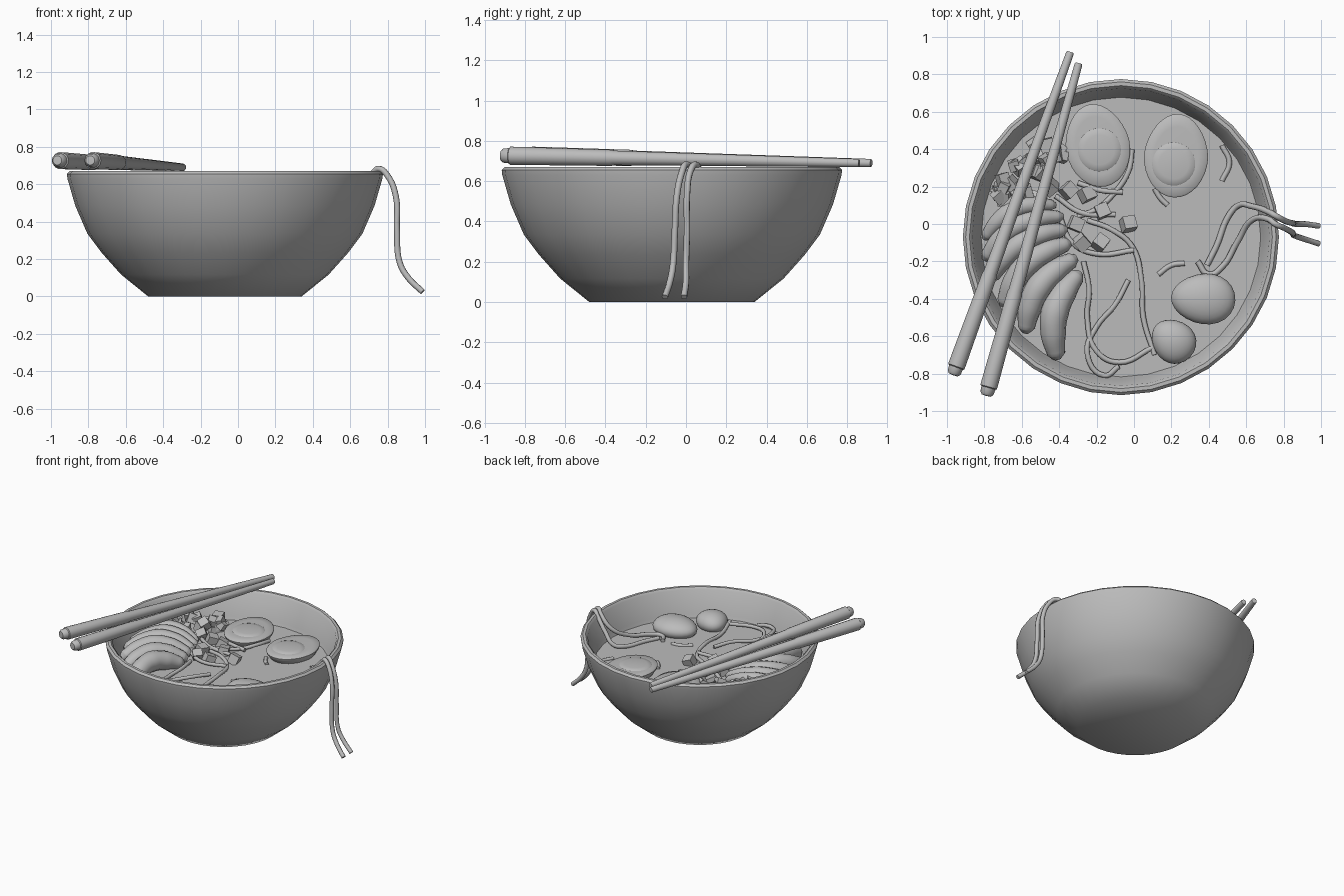
import bpy, bmesh, math, random
from mathutils import Vector, Matrix, Euler

random.seed(4)
cube = bpy.data.objects.get("Cube")
if cube:
    bpy.data.objects.remove(cube, do_unlink=True)

grey = bpy.data.materials.new("plain grey")
grey.use_nodes = True
grey.diffuse_color = (0.5, 0.5, 0.5, 1)
grey.node_tree.nodes["Principled BSDF"].inputs["Base Color"].default_value = (0.5, 0.5, 0.5, 1)

CENTRE = Vector((-0.07, -0.07, 0))
SOUP = 0.455


def add_mesh(name, mesh, angle=40):
    mesh.materials.clear()
    mesh.materials.append(grey)
    obj = bpy.data.objects.new(name, mesh)
    bpy.context.scene.collection.objects.link(obj)
    if angle:
        bpy.ops.object.select_all(action='DESELECT')
        obj.select_set(True)
        bpy.context.view_layer.objects.active = obj
        bpy.ops.object.shade_smooth_by_angle(angle=math.radians(angle))
    return obj


def finish(name, bm, angle=40):
    bmesh.ops.recalc_face_normals(bm, faces=bm.faces)
    mesh = bpy.data.meshes.new(name)
    bm.to_mesh(mesh)
    bm.free()
    return add_mesh(name, mesh, angle)


def lathe(name, profile, sides, angle=40):
    """Spin (radius, height) points around z."""
    bm = bmesh.new()
    verts = [bm.verts.new((r, 0, z)) for r, z in profile]
    edges = [bm.edges.new(pair) for pair in zip(verts, verts[1:])]
    bmesh.ops.spin(bm, geom=verts + edges, cent=(0, 0, 0), axis=(0, 0, 1),
                   angle=math.tau, steps=sides)
    bmesh.ops.remove_doubles(bm, verts=bm.verts, dist=0.0005)
    return finish(name, bm, angle)


def tube(name, points, radius=0.014, radii=None, sides=2):
    """Sweep a round section along a smooth path."""
    curve = bpy.data.curves.new(name + " path", 'CURVE')
    curve.dimensions = '3D'
    curve.bevel_depth = radius
    curve.bevel_resolution = sides
    curve.resolution_u = 6
    curve.use_fill_caps = True
    spline = curve.splines.new('BEZIER')
    spline.bezier_points.add(len(points) - 1)
    for i, (bp, co) in enumerate(zip(spline.bezier_points, points)):
        bp.co = co
        bp.handle_left_type = bp.handle_right_type = 'AUTO'
        bp.radius = radii[i] if radii else 1
    temp = bpy.data.objects.new(name + " path", curve)
    bpy.context.scene.collection.objects.link(temp)
    bpy.context.view_layer.update()
    graph = bpy.context.evaluated_depsgraph_get()
    mesh = bpy.data.meshes.new_from_object(temp.evaluated_get(graph))
    bpy.data.objects.remove(temp, do_unlink=True)
    return add_mesh(name, mesh, 60)


# Bowl with rolled rim, and the broth inside it
lathe("bowl", [(0, 0), (0.41, 0), (0.555, 0.117), (0.66, 0.235), (0.735, 0.335),
               (0.8, 0.485), (0.842, 0.63), (0.845, 0.655), (0.83, 0.67), (0.81, 0.67),
               (0.795, 0.655), (0.76, 0.48), (0.69, 0.34), (0.52, 0.15), (0.37, 0.05),
               (0, 0.05)], 32).location = CENTRE
broth = lathe("broth", [(0, SOUP), (0.757, SOUP), (0.755, SOUP - 0.01), (0, SOUP - 0.01)], 32)
broth.location = CENTRE

# Chopsticks resting across the rim
for tail, tip in [((-0.96, -0.79, 0.727), (-0.34, 0.92, 0.69)),
                  ((-0.785, -0.9, 0.727), (-0.295, 0.86, 0.69))]:
    a, b = Vector(tail), Vector(tip)
    d = b - a
    n = d.length
    stick = lathe("chopstick", [(0, -0.02), (0.025, -0.018), (0.036, -0.005), (0.039, 0.025),
                                (0.046, 0.03), (0.046, 0.06), (0.041, 0.3 * n), (0.037, 0.31 * n),
                                (0.021, n - 0.01), (0.018, n), (0, n)], 14)
    stick.matrix_world = Matrix.Translation(a) @ d.to_track_quat('Z', 'Y').to_matrix().to_4x4()


# Halved eggs: rounded below, flat cut face with a low yolk dome
def egg(x, y, turn, yolk_shift):
    base = Matrix.Translation((x, y, SOUP + 0.055)) @ Matrix.Rotation(turn, 4, 'Z')
    white = lathe("egg_half", [(0, -0.12), (0.09, -0.1), (0.145, -0.06), (0.17, -0.02),
                               (0.172, -0.008), (0.165, 0), (0.12, 0.003), (0, 0.003)], 32, 50)
    for v in white.data.vertices:
        v.co.y *= 1.3
        v.co.x *= 1 - 0.5 * v.co.y if v.co.y > 0 else 1
    white.matrix_world = base
    yolk = lathe("egg_yolk", [(0.118, 0), (0.112, 0.006), (0.08, 0.012), (0, 0.015)], 28, 50)
    yolk.matrix_world = base @ Matrix.Translation(yolk_shift)


egg(-0.195, 0.42, 0.2, (0.005, -0.025, 0))
egg(0.225, 0.365, -0.06, (-0.01, -0.045, 0))

# Dumplings
for x, y, size, turn in [(0.37, -0.4, (0.172, 0.135, 0.075), -0.05),
                         (0.21, -0.625, (0.125, 0.112, 0.075), -0.75)]:
    bm = bmesh.new()
    bmesh.ops.create_uvsphere(bm, u_segments=24, v_segments=14, radius=1)
    for v in bm.verts:
        v.co.y *= 1 + 0.12 * v.co.x
        v.co = Vector(v.co[i] * size[i] for i in range(3))
    ball = finish("dumpling", bm, 60)
    ball.location = (x, y, SOUP + 0.035)
    ball.rotation_euler.z = turn

# Fan of curved slices
fan = [((-0.29, -0.26), (-0.41, -0.72), 0.075), ((-0.31, -0.18), (-0.58, -0.58), 0.07),
       ((-0.34, -0.1), (-0.7, -0.44), 0.066), ((-0.36, -0.03), (-0.77, -0.3), 0.06),
       ((-0.38, 0.04), (-0.8, -0.19), 0.055), ((-0.42, 0.1), (-0.8, -0.08), 0.05)]
for i, (p, q, r) in enumerate(fan):
    p, q = Vector(p), Vector(q)
    side = Vector(((q - p).y, -(q - p).x)).normalized()
    path = []
    for t in (0, 0.05, 0.25, 0.5, 0.75, 0.95, 1):
        bulge = math.sin(math.pi * t)
        flat = p.lerp(q, t) + side * 0.075 * bulge
        path.append((flat.x, flat.y, SOUP + 0.02 + 0.06 * bulge))
    tube("fan_slice", path, r, [0.3, 0.6, 0.9, 1, 0.9, 0.65, 0.3], 4)


# Diced cubes: a loose heap plus a few strays
def dice(x, y, z, size):
    bm = bmesh.new()
    spin = Euler([random.uniform(-0.5, 0.5), random.uniform(-0.5, 0.5), random.uniform(0, 3)])
    bmesh.ops.create_cube(bm, size=size, matrix=Matrix.LocRotScale((x, y, z), spin, None))
    finish("diced_cube", bm, 0)


for i in range(46):
    t, s = random.random(), random.uniform(-0.12, 0.1)
    x, y = -0.76 + 0.32 * t + s * 0.7, 0.1 + 0.36 * t - s
    if (x + 0.07) ** 2 + (y + 0.07) ** 2 < 0.5:
        dice(x, y, SOUP + random.uniform(0.0, 0.08), random.uniform(0.05, 0.075))
for x, y in [(-0.35, 0.18), (-0.25, 0.16), (-0.31, 0.0), (-0.18, -0.1), (-0.03, 0),
             (-0.28, -0.1), (-0.17, 0.07), (-0.45, 0.2), (-0.53, 0.13), (-0.6, 0.2)]:
    dice(x, y, SOUP + 0.025, 0.07)

# Noodles lying on the broth
loose = [
    [(-0.01, 0.4), (-0.03, 0.28), (-0.11, 0.16), (-0.2, 0.08), (-0.3, 0.04)],
    [(-0.25, 0.02), (-0.12, -0.03), (-0.01, -0.12), (0.04, -0.3), (0.05, -0.5), (0.11, -0.7)],
    [(-0.27, -0.2), (-0.24, -0.35), (-0.25, -0.5), (-0.2, -0.68), (-0.08, -0.74), (0.1, -0.66)],
    [(-0.03, -0.3), (-0.1, -0.43), (-0.2, -0.55), (-0.25, -0.69), (-0.16, -0.81), (-0.08, -0.76)],
    [(-0.4, 0.05), (-0.33, -0.1), (-0.2, -0.16), (0, -0.14)],
    [(-0.42, 0.15), (-0.28, 0.06), (-0.1, 0.05)],
    [(-0.3, 0.22), (-0.18, 0.18), (-0.06, 0.17)],
    [(0.47, 0.42), (0.51, 0.33), (0.47, 0.23)],
    [(0.13, -0.27), (0.2, -0.22), (0.27, -0.21)],
    [(0.11, 0.19), (0.14, 0.14), (0.18, 0.1)],
]
for i, path in enumerate(loose):
    lift = 0.022 if i < 7 else 0.002
    tube("noodle", [(x, y, SOUP + lift + 0.01 * (j % 2) * (i < 7))
                    for j, (x, y) in enumerate(path)])

# Two noodles climbing over the rim and hanging outside
hang = [(0.72, 0.66), (0.755, 0.683), (0.8, 0.645), (0.845, 0.53), (0.85, 0.36),
        (0.865, 0.18), (0.91, 0.1), (0.987, 0.025)]
for start, ys in [
        ([(0.34, -0.2), (0.4, -0.27), (0.47, -0.23), (0.55, -0.1), (0.63, 0.02)],
         (0.025, 0, -0.02, -0.045, -0.055, -0.065, -0.08, -0.105)),
        ([(0.39, -0.22), (0.44, -0.12), (0.51, 0.05), (0.56, 0.1), (0.63, 0.095)],
         (0.065, 0.045, 0.02, 0.005, 0.005, 0, 0, -0.01))]:
    lifts = (0.01, 0.01, 0.015, 0.035, 0.11)
    path = [(x, y, SOUP + h) for (x, y), h in zip(start, lifts)]
    path += [(x, y, z) for (x, z), y in zip(hang, ys)]
    tube("hanging_noodle", path, 0.016)
